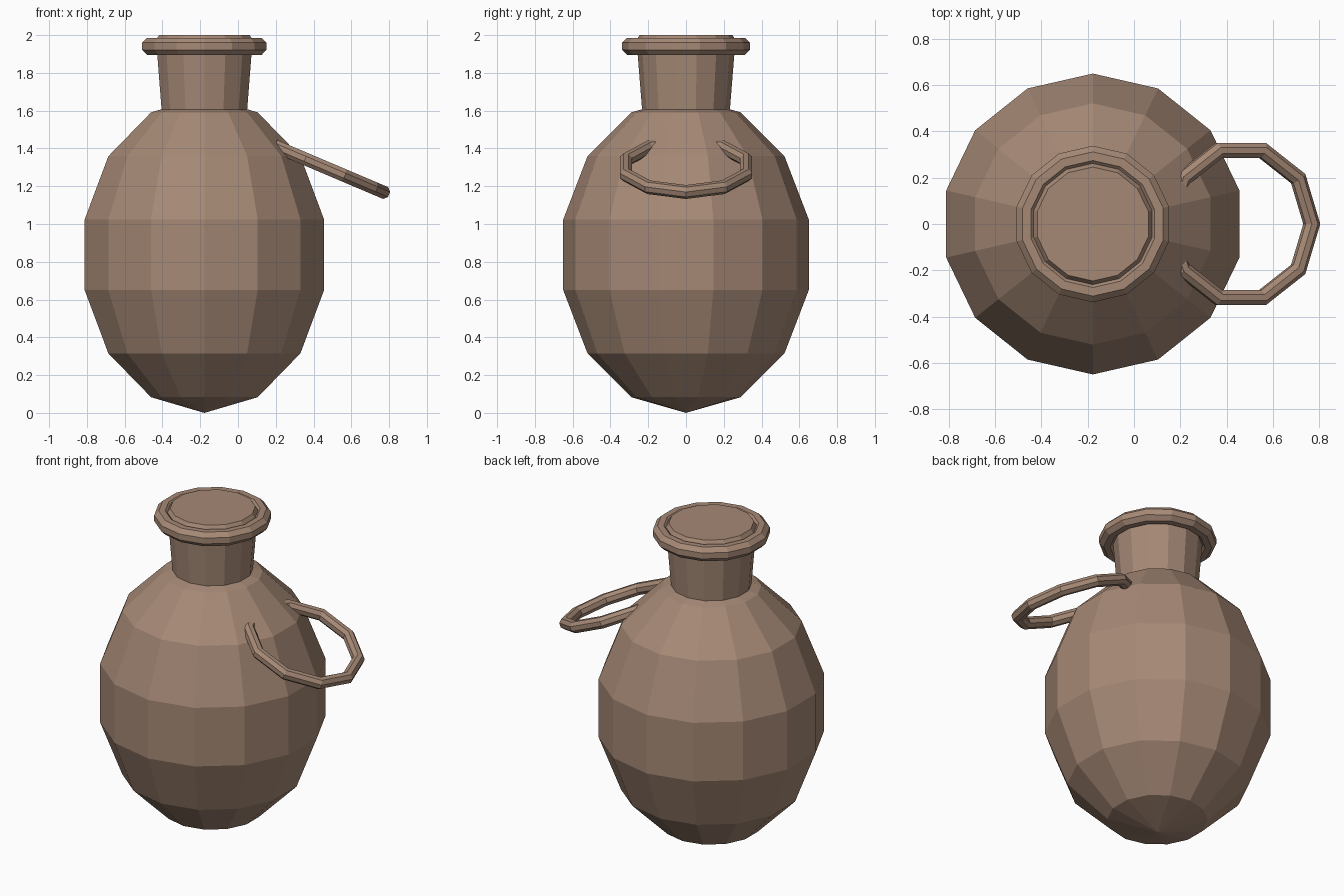
import bpy
import bmesh
from math import sin, cos, pi, radians

cube = bpy.data.objects.get("Cube")
if cube:
    bpy.data.objects.remove(cube, do_unlink=True)

AXIS_X = -0.178
SIDES = 14

# Fired clay material
clay = bpy.data.materials.new("clay")
clay.use_nodes = True
clay.diffuse_color = (0.38, 0.25, 0.18, 1)
bsdf = clay.node_tree.nodes["Principled BSDF"]
bsdf.inputs["Base Color"].default_value = clay.diffuse_color
bsdf.inputs["Roughness"].default_value = 0.8


def lathe(name, profile, sides, start=0.0, closed=False):
    """Revolve (radius, height) points about z into a faceted solid."""
    bm = bmesh.new()
    rings = []
    for r, z in profile:
        angles = [start + 2 * pi * i / sides for i in range(sides)]
        rings.append([bm.verts.new((r * cos(a), r * sin(a), z)) for a in angles])
    pairs = list(zip(rings, rings[1:]))
    if closed:
        pairs.append((rings[-1], rings[0]))
    else:
        for ring, (r, z) in zip((rings[0], rings[-1]), (profile[0], profile[-1])):
            if r > 0.001:
                bm.faces.new(ring)
    for low, high in pairs:
        for i in range(sides):
            j = (i + 1) % sides
            bm.faces.new((low[i], low[j], high[j], high[i]))
    bmesh.ops.remove_doubles(bm, verts=bm.verts, dist=0.0005)
    bmesh.ops.recalc_face_normals(bm, faces=bm.faces)
    mesh = bpy.data.meshes.new(name)
    bm.to_mesh(mesh)
    bm.free()
    mesh.materials.append(clay)
    obj = bpy.data.objects.new(name, mesh)
    bpy.context.collection.objects.link(obj)
    return obj


def octagon(radius, height, apothem):
    """Eight-sided tube section with flat top and sides."""
    size = apothem / cos(pi / 8)
    angles = [pi / 8 + k * pi / 4 for k in range(8)]
    return [(radius + size * cos(a), height + size * sin(a)) for a in angles]


# Egg-shaped body
half = 0.837
arc = [pi * k / 7 for k in range(8)]
body = lathe("body", [(0.667 * sin(a), half - half * cos(a)) for a in arc], SIDES, pi / 2)

# Tapered neck with its stopper top
neck = lathe("neck", [(0.228, 1.55), (0.262, 1.975), (0.246, 2.0)], SIDES, pi / 2)

# Rounded lip
lip = lathe("lip", octagon(0.293, 1.941, 0.045), SIDES, pi / 2, closed=True)

for part in (body, neck, lip):
    part.location.x = AXIS_X

# Tilted ring handle sunk into the shoulder
handle = lathe("handle", octagon(0.334, 0, 0.034), 10, closed=True)
handle.location = (0.461, 0, 1.30)
handle.rotation_euler.y = radians(23)
